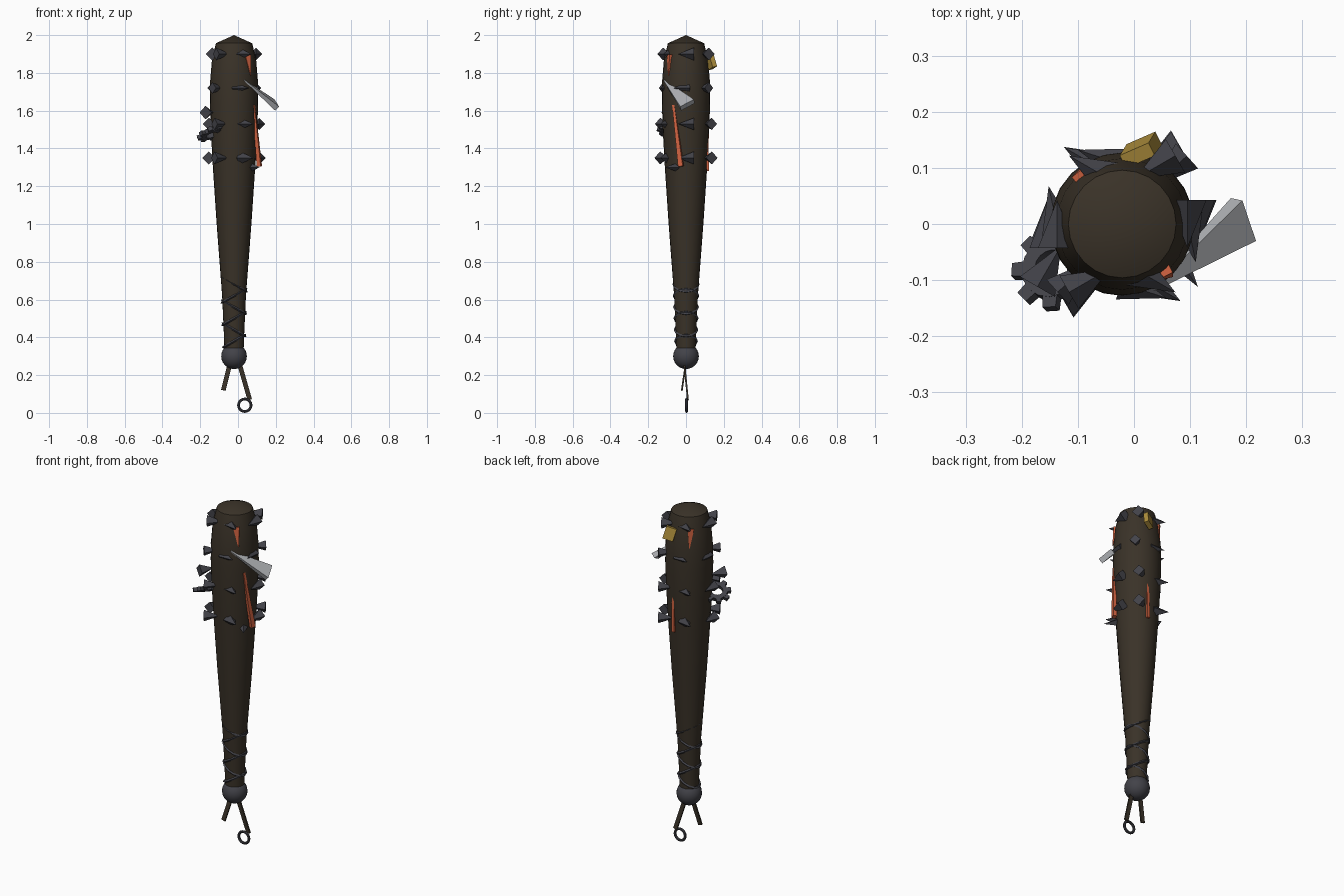
import bpy, bmesh, math
from mathutils import Vector, Matrix

if "Cube" in bpy.data.objects:
    bpy.data.objects.remove(bpy.data.objects["Cube"])

AX = -0.021  # x of the club's axis


def material(name, rgb):
    m = bpy.data.materials.new(name)
    m.diffuse_color = (*rgb, 1)
    m.use_nodes = True
    m.node_tree.nodes["Principled BSDF"].inputs["Base Color"].default_value = m.diffuse_color
    return m


WOOD = material("dark wood", (0.042, 0.032, 0.021))
IRON = material("dark iron", (0.055, 0.055, 0.066))
RUST = material("orange rust", (0.62, 0.12, 0.05))
GOLD = material("dull gold", (0.42, 0.27, 0.045))
STEEL = material("pale steel", (0.42, 0.43, 0.45))


def finish(name, bm, mat, smooth=False):
    bmesh.ops.recalc_face_normals(bm, faces=bm.faces)
    me = bpy.data.meshes.new(name)
    bm.to_mesh(me)
    bm.free()
    ob = bpy.data.objects.new(name, me)
    bpy.context.collection.objects.link(ob)
    me.materials.append(mat)
    if smooth:
        bpy.context.view_layer.objects.active = ob
        ob.select_set(True)
        bpy.ops.object.shade_smooth_by_angle(angle=math.radians(40))
        ob.select_set(False)
    return ob


def lathe(name, profile, n, mat, closed=False, matrix=Matrix(), smooth=True):
    """Revolve (radius, z) points about z."""
    bm = bmesh.new()
    rings = []
    for r, z in profile:
        if r == 0:
            rings.append([bm.verts.new((0, 0, z))] * n)
        else:
            rings.append([bm.verts.new((r * math.cos(2 * math.pi * i / n),
                                        r * math.sin(2 * math.pi * i / n), z)) for i in range(n)])
    pairs = list(zip(rings, rings[1:]))
    if closed:
        pairs.append((rings[-1], rings[0]))
    for a, b in pairs:
        for i in range(n):
            j = (i + 1) % n
            bm.faces.new(list(dict.fromkeys((a[i], a[j], b[j], b[i]))))
    bm.transform(matrix)
    return finish(name, bm, mat, smooth)


def bar(name, p0, p1, w0, w1, t0, t1, side, mat):
    """Four-sided tapered bar from p0 to p1; side is the width direction."""
    p0, p1 = Vector(p0), Vector(p1)
    d = (p1 - p0).normalized()
    s = Vector(side)
    s = (s - d * s.dot(d)).normalized()
    n = d.cross(s)
    bm = bmesh.new()
    rings = [[bm.verts.new(p + s * a * w / 2 + n * b * t / 2)
              for a, b in ((-1, -1), (1, -1), (1, 1), (-1, 1))]
             for p, w, t in ((p0, w0, t0), (p1, w1, t1))]
    for i in range(4):
        j = (i + 1) % 4
        bm.faces.new((rings[0][i], rings[0][j], rings[1][j], rings[1][i]))
    bm.faces.new(rings[0])
    bm.faces.new(rings[1])
    return finish(name, bm, mat)


def frame(loc, z_dir):
    q = Vector(z_dir).to_track_quat('Z', 'Y')
    return Matrix.Translation(loc) @ q.to_matrix().to_4x4()


def circle(major, minor, n=8):
    return [(major + minor * math.cos(2 * math.pi * i / n),
             minor * math.sin(2 * math.pi * i / n)) for i in range(n)]


# Club body and pommel
axis = Matrix.Translation((AX, 0, 0))
lathe("club_body", [(0, 0.3), (0.05, 0.3), (0.053, 0.4), (0.063, 0.62), (0.092, 1.0), (0.112, 1.3),
                    (0.123, 1.5), (0.128, 1.65), (0.127, 1.75), (0.117, 1.87), (0.096, 1.957), (0, 2.0)],
      24, WOOD, matrix=axis)
lathe("pommel", [(0.068 * math.sin(math.pi * i / 12) if 0 < i < 12 else 0,
                  0.3 - 0.068 * math.cos(math.pi * i / 12)) for i in range(13)], 24, IRON, matrix=axis)

# Hanging straps and ring
bar("strap_left", (-0.04, 0, 0.27), (-0.078, -0.022, 0.12), 0.024, 0.024, 0.009, 0.009, (1, 0, 0), WOOD)
bar("strap_right", (0.005, -0.01, 0.27), (0.062, 0.01, 0.07), 0.024, 0.024, 0.009, 0.009, (1, 0, 0), WOOD)
lathe("strap_ring", circle(0.033, 0.0075), 20, IRON, True, frame((0.036, 0.003, 0.0405), (0, 1, 0)))

# Grip wrap: rings tilted alternately
for k in range(6):
    z = 0.38 + 0.06 * k
    r = 0.056 + 0.0018 * k
    tilt = Matrix.Rotation(0.52 if k % 2 else -0.52, 4, 'Y')
    lathe("grip_wrap", circle(r, 0.007, 4), 12, IRON, True,
          Matrix.Translation((AX, 0, z)) @ tilt @ Matrix.Diagonal((1.16, 1, 1, 1)), False)


# Four-sided spikes set at mirrored headings
def spike(angle, r, z, rad=0.034, length=0.085):
    a = math.radians(angle)
    d = -math.pi / 2 - a
    heading = Vector((math.cos(d), math.sin(d), 0))
    loc = Vector((AX + r * math.cos(a), r * math.sin(a), z))
    bm = bmesh.new()
    bmesh.ops.create_cone(bm, cap_ends=True, segments=4, radius1=rad, radius2=0, depth=length)
    side = Vector((-heading.y, heading.x, 0))
    rot = Matrix((side, Vector((0, 0, 1)), heading)).transposed().to_4x4()
    bm.transform(Matrix.Translation(loc) @ rot)
    finish("spike", bm, IRON)


for z, r, phase, rad in ((1.9, 0.116, 0, 0.034), (1.72, 0.125, -12, 0.03),
                         (1.53, 0.133, 0, 0.032), (1.35, 0.134, 0, 0.034)):
    for i in range(6):
        spike(60 * i + phase, r, z, rad)
spike(210, 0.15, 1.59, 0.036)
spike(-35, 0.135, 1.3, 0.025)

# Toothed gear embedded in the side
gear = frame((-0.143, -0.08, 1.48), (-0.34, 0.34, 0.88))
lathe("gear_ring", [(0.032, -0.012), (0.057, -0.012), (0.057, 0.012), (0.032, 0.012)], 16, IRON, True, gear)
for i in range(8):
    a = math.pi / 4 * i
    c = Vector((math.cos(a), math.sin(a), 0))
    bar("gear_tooth", gear @ (c * 0.05), gear @ (c * 0.076), 0.028, 0.024, 0.022, 0.022,
        gear.to_3x3() @ Vector((-c.y, c.x, 0)), IRON)

# Steel blade, gold plate
bar("blade_shard", (0.035, -0.115, 1.76), (0.195, 0.008, 1.63), 0.008, 0.085, 0.006, 0.03,
    (-0.015, 0.075, 0.03), STEEL)
bar("gold_plate", (0.006, 0.122, 1.892), (0.018, 0.142, 1.825), 0.058, 0.058, 0.026, 0.026,
    (0.9, 0.45, 0), GOLD)

# Rusty slivers
bar("long_sliver", (0.083, -0.066, 1.63), (0.113, -0.027, 1.305), 0.012, 0.026, 0.012, 0.022,
    (0.3, 1, 0), RUST)
bar("back_sliver", (0.003, 0.112, 1.5), (0.0, 0.116, 1.28), 0.012, 0.018, 0.012, 0.012, (1, 0, 0), RUST)
bar("front_wedge", (0.05, -0.086, 1.895), (0.068, -0.093, 1.785), 0.034, 0.003, 0.018, 0.003,
    (1, 0.5, 0), RUST)
bar("back_wedge", (-0.092, 0.087, 1.895), (-0.092, 0.1, 1.785), 0.034, 0.003, 0.018, 0.003,
    (1, 0.8, 0), RUST)
